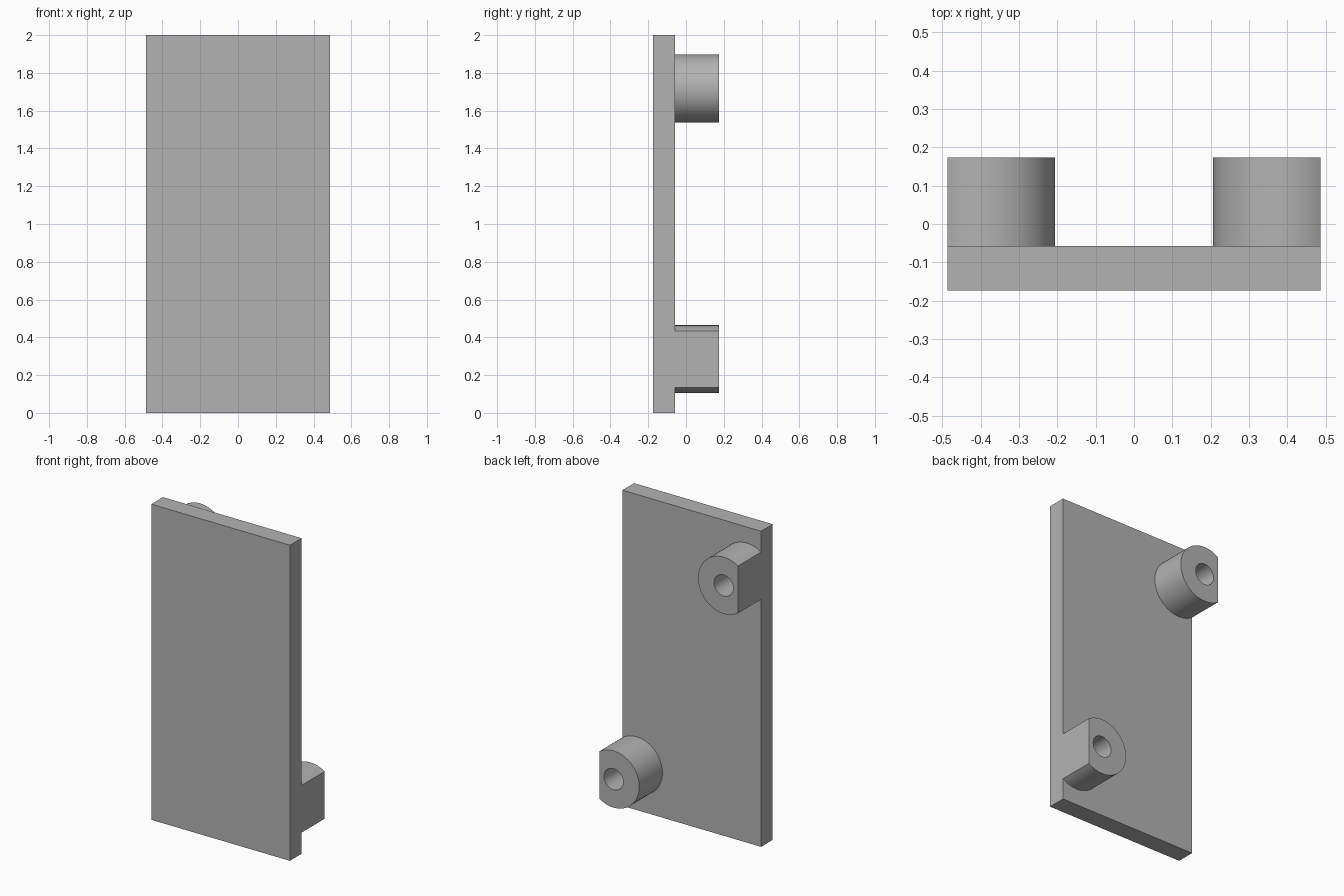
import bpy, bmesh
from math import sin, cos, pi

cube = bpy.data.objects.get("Cube")
if cube:
    bpy.data.objects.remove(cube, do_unlink=True)

HALF_WIDTH, HEIGHT = 0.486, 2.0
FRONT, PLATE_BACK, BACK = -0.174, -0.058, 0.174
RADIUS, HOLE = 0.18, 0.067
STEPS, FLAT_STEPS = 64, 10        # the flat spans ten steps either side of its middle
FLAT = RADIUS * cos(FLAT_STEPS * 2 * pi / STEPS)

grey = bpy.data.materials.new("plain grey")
grey.use_nodes = True
colour = (0.45, 0.45, 0.45, 1)
grey.diffuse_color = colour
grey.node_tree.nodes["Principled BSDF"].inputs["Base Color"].default_value = colour


def finish(name, bm):
    bmesh.ops.recalc_face_normals(bm, faces=bm.faces)
    mesh = bpy.data.meshes.new(name)
    bm.to_mesh(mesh)
    bm.free()
    mesh.materials.append(grey)
    obj = bpy.data.objects.new(name, mesh)
    bpy.context.collection.objects.link(obj)
    return obj


def boss(name, side, z):
    """Round post with a bore, cut flush with the plate edge on one side."""
    cx = side * (HALF_WIDTH - FLAT)
    bm = bmesh.new()

    def ring(y, hole):
        verts = []
        for i in range(STEPS):
            a = 2 * pi * i / STEPS
            r = HOLE if hole else RADIUS
            if not hole and min(i, STEPS - i) < FLAT_STEPS:
                r = FLAT / cos(a)
            verts.append(bm.verts.new((cx + side * r * cos(a), y, z + r * sin(a))))
        return verts

    # Outer wall, back annulus, bore wall, annulus against the plate
    rings = [ring(PLATE_BACK, False), ring(BACK, False),
             ring(BACK, True), ring(PLATE_BACK, True)]
    for k in range(4):
        a, b = rings[k], rings[(k + 1) % 4]
        for i in range(STEPS):
            j = (i + 1) % STEPS
            bm.faces.new((a[i], a[j], b[j], b[i]))
    obj = finish(name, bm)
    bpy.ops.object.select_all(action='DESELECT')
    obj.select_set(True)
    bpy.context.view_layer.objects.active = obj
    bpy.ops.object.shade_smooth_by_angle()


# Flat plate
bm = bmesh.new()
bmesh.ops.create_cube(bm, size=1)
bmesh.ops.scale(bm, vec=(2 * HALF_WIDTH, PLATE_BACK - FRONT, HEIGHT), verts=bm.verts)
bmesh.ops.translate(bm, vec=(0, (FRONT + PLATE_BACK) / 2, HEIGHT / 2), verts=bm.verts)
finish("plate", bm)

# Two bored posts at opposite corners
boss("lower_left_post", 1, 0.284)
boss("upper_right_post", -1, HEIGHT - 0.282)
